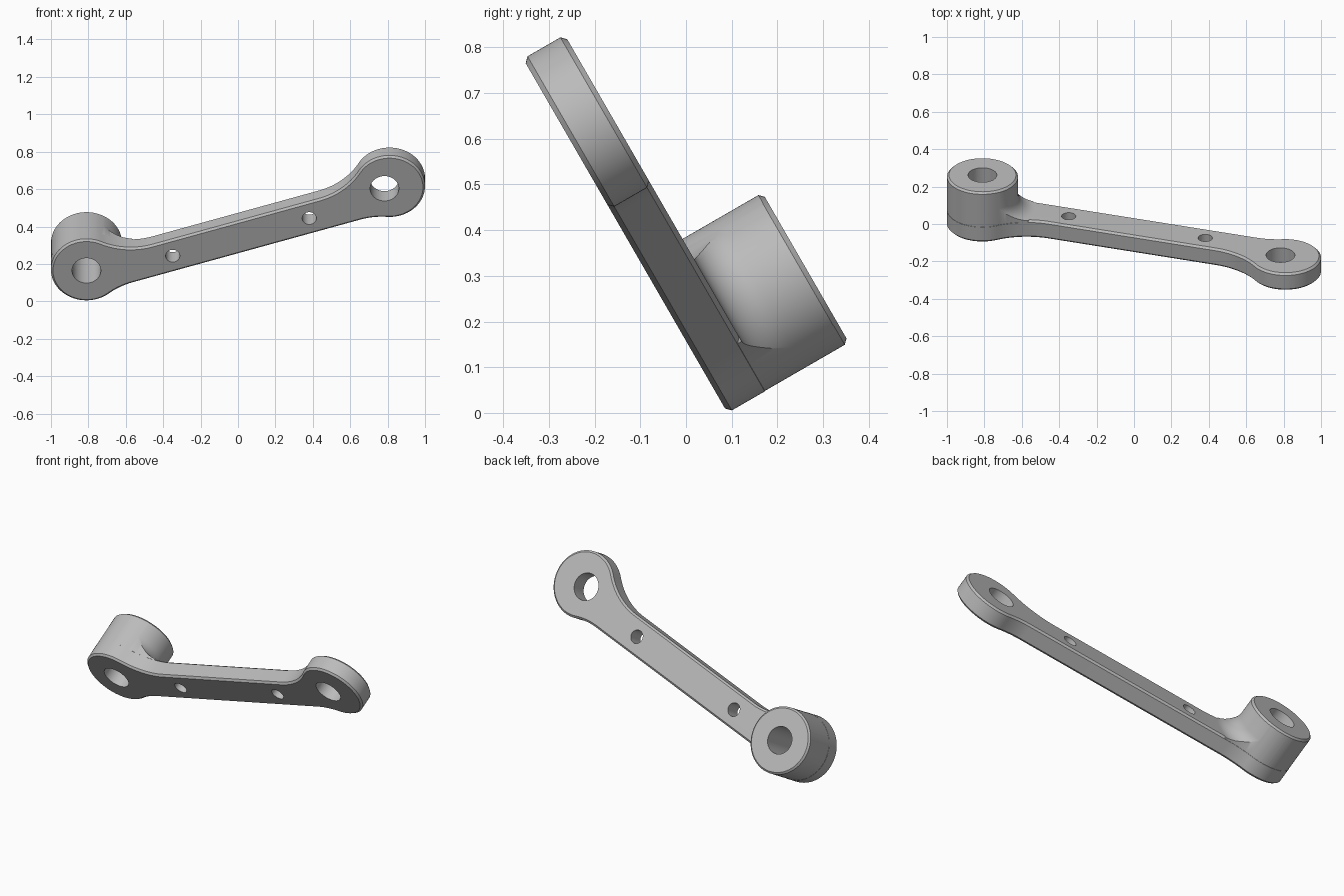
import bpy, bmesh, math
from mathutils import Matrix, Vector

if "Cube" in bpy.data.objects:
    bpy.data.objects.remove(bpy.data.objects["Cube"])

HALF_LEN, OFFSET = 0.85, 0.0535    # eye centres in the bar's own plane
EYE_R, BAR_HALF, FILLET = 0.19, 0.096, 0.38
THICK, BOSS, CHAMFER = 0.105, 0.307, 0.011

steel = bpy.data.materials.new("light_grey")
steel.use_nodes = True
colour = (0.5, 0.5, 0.5, 1)
steel.diffuse_color = colour
steel.node_tree.nodes["Principled BSDF"].inputs["Base Color"].default_value = colour


def make(name, bm):
    bmesh.ops.recalc_face_normals(bm, faces=bm.faces)
    mesh = bpy.data.meshes.new(name)
    bm.to_mesh(mesh)
    bm.free()
    mesh.materials.append(steel)
    obj = bpy.data.objects.new(name, mesh)
    bpy.context.collection.objects.link(obj)
    return obj


def arc(cx, cy, r, a0, a1, steps):
    return [(cx + r * math.cos(a0 + (a1 - a0) * i / steps),
             cy + r * math.sin(a0 + (a1 - a0) * i / steps)) for i in range(steps + 1)]


def link_outline(shrink):
    """Straight bar blending into a round eye at each end."""
    r, half, f = EYE_R - shrink, BAR_HALF - shrink, FILLET + shrink

    def blend(side):
        cy = side * (half + f)
        run = math.sqrt((f + r) ** 2 - (cy - OFFSET) ** 2)
        to_eye = math.atan2(OFFSET - cy, run)
        return HALF_LEN - run, cy, to_eye

    lx, ly, la = blend(-1)
    ux, uy, ua = blend(1)
    right = arc(lx, ly, f, math.pi / 2, la, 14)
    right += arc(HALF_LEN, OFFSET, r, la - math.pi, ua + math.pi, 72)[1:-1]
    right += arc(ux, uy, f, ua, -math.pi / 2, 20)
    return right + [(-x, y) for x, y in reversed(right)]


def prism(name, points, front, back):
    """Extrude an outline; depth runs backwards, along local -z."""
    bm = bmesh.new()
    face = bm.faces.new([bm.verts.new((x, y, -front)) for x, y in points])
    new = bmesh.ops.extrude_face_region(bm, geom=[face])["geom"]
    bmesh.ops.translate(bm, vec=(0, 0, front - back),
                        verts=[v for v in new if isinstance(v, bmesh.types.BMVert)])
    return make(name, bm)


def apply(obj, kind, **settings):
    mod = obj.modifiers.new(kind.lower(), kind)
    for key, value in settings.items():
        setattr(mod, key, value)
    bpy.ops.object.select_all(action="DESELECT")
    bpy.context.view_layer.objects.active = obj
    obj.select_set(True)
    bpy.ops.object.modifier_apply(modifier=mod.name)


def combine(obj, other, operation):
    apply(obj, "BOOLEAN", object=other, operation=operation, solver="EXACT")
    bpy.data.objects.remove(other)


# Flat link plate with chamfered rims
link = prism("link_arm", link_outline(0), 0, THICK)
apply(link, "BEVEL", width=CHAMFER, segments=1, limit_method="ANGLE",
      angle_limit=math.radians(50))

# Tall boss with a flared foot, trimmed to the plate outline
FOOT = 0.09
profile = [(0, 0.04), (EYE_R + FOOT, 0.04)]
profile += [(x, z) for x, z in arc(EYE_R + FOOT, THICK + FOOT, FOOT,
                                   -math.pi / 2, -math.pi, 10)]
profile += [(EYE_R, BOSS - CHAMFER), (EYE_R - CHAMFER, BOSS), (0, BOSS)]
bm = bmesh.new()
ring = [bm.verts.new((x, 0, -z)) for x, z in profile]
edges = [bm.edges.new(pair) for pair in zip(ring, ring[1:])]
bmesh.ops.spin(bm, geom=ring + edges, axis=(0, 0, 1), cent=(0, 0, 0),
               angle=2 * math.pi, steps=96, use_merge=True)
bmesh.ops.remove_doubles(bm, verts=bm.verts, dist=1e-5)
bmesh.ops.translate(bm, vec=(-HALF_LEN, OFFSET, 0), verts=bm.verts)
boss = make("boss", bm)
combine(boss, prism("trim", link_outline(0.0008), 0.02, 0.4), "INTERSECT")
combine(link, boss, "UNION")

# Through holes: one in each eye, two small ones in the bar
for x, y, r in ((-HALF_LEN, OFFSET, 0.077), (HALF_LEN - 0.028, OFFSET, 0.077),
                (-0.383, 0, 0.038), (0.383, 0, 0.038)):
    circle = arc(x, y, r, 0, 2 * math.pi, 48)[:-1]
    combine(link, prism("hole_cutter", circle, -0.1, 0.5), "DIFFERENCE")

# Lean the part back and slope the bar upwards to its left
lean, slope = math.radians(30), math.atan2(0.515, 1.62)
up = Vector((0, -math.sin(lean), math.cos(lean)))
side = Vector((1, 0, 0))
along = side * math.cos(slope) + up * math.sin(slope)
across = up * math.cos(slope) - side * math.sin(slope)
origin = Vector((0, 0.091, 0)) + side * 0.016 + up * 0.3965
axes = Matrix((along, across, along.cross(across))).transposed()
link.data.transform(Matrix.Translation(origin) @ axes.to_4x4())
link.data.update()

bpy.ops.object.select_all(action="DESELECT")
link.select_set(True)
bpy.context.view_layer.objects.active = link
bpy.ops.object.shade_smooth_by_angle(angle=math.radians(30))
